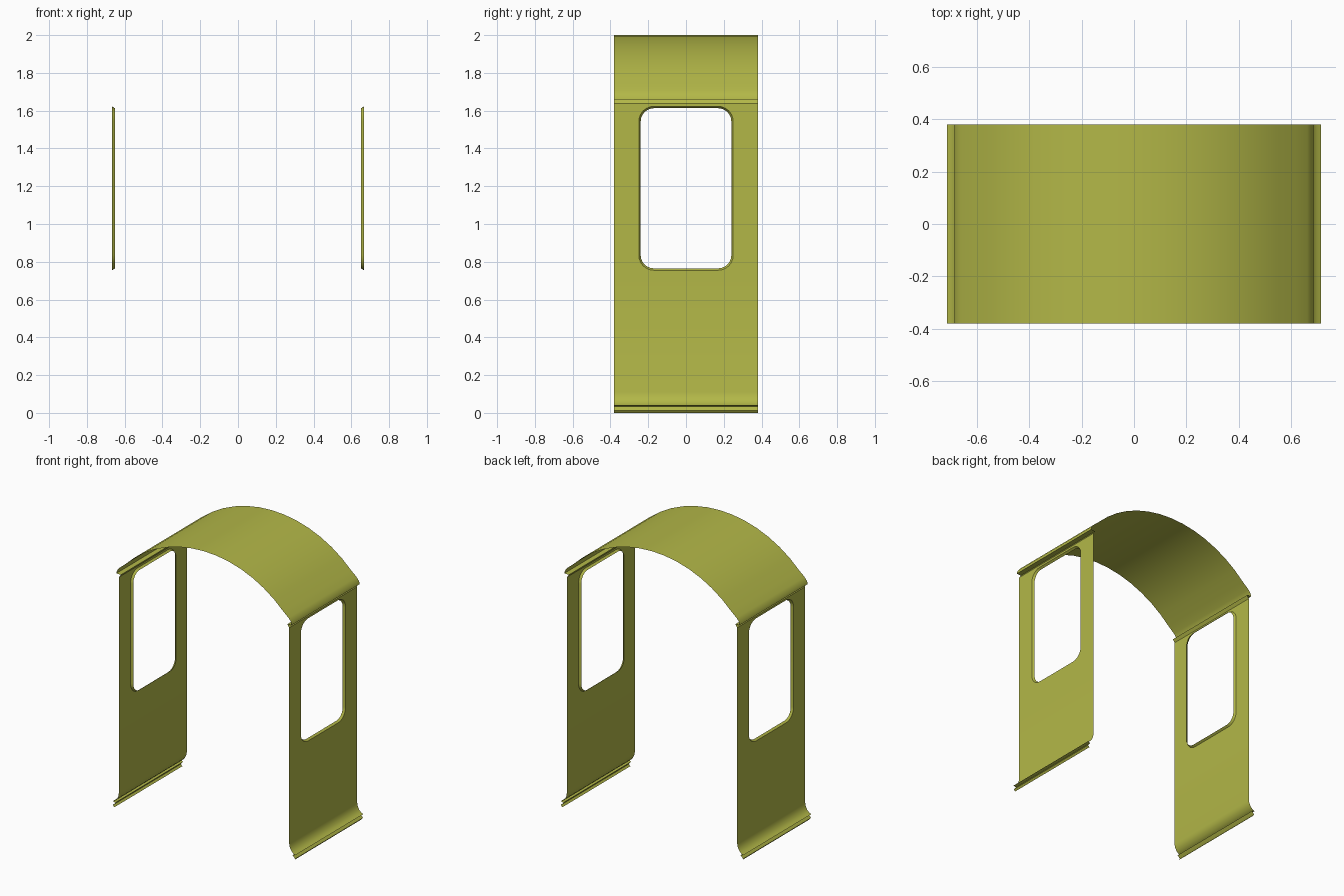
import bpy, bmesh
from math import sin, cos, pi, radians, asin

if "Cube" in bpy.data.objects:
    bpy.data.objects.remove(bpy.data.objects["Cube"], do_unlink=True)

HALF = 0.38      # half depth of the section
WALL = 0.667     # outer face of the side wall

paint = bpy.data.materials.new("olive yellow paint")
paint.use_nodes = True
COLOUR = (0.45, 0.477, 0.064, 1)
paint.diffuse_color = COLOUR
paint.node_tree.nodes["Principled BSDF"].inputs["Base Color"].default_value = COLOUR


def strip(bm, profile):
    """Sweep an (x, z) profile along the depth as a thin sheet."""
    rows = [[bm.verts.new((x, y, z)) for y in (-HALF, HALF)] for x, z in profile]
    for a, b in zip(rows, rows[1:]):
        bm.faces.new((a[0], a[1], b[1], b[0]))


def rounded_loop(bm, x, half_w, z0, z1, r, steps=6):
    """Rounded rectangle of vertices in the plane of the wall."""
    verts = []
    corners = [(half_w - r, z1 - r), (r - half_w, z1 - r),
               (r - half_w, z0 + r), (half_w - r, z0 + r)]
    for k, (cy, cz) in enumerate(corners):
        for i in range(steps + 1):
            a = (k + i / steps) * pi / 2
            verts.append(bm.verts.new((x, cy + r * cos(a), cz + r * sin(a))))
    return verts


def finish(bm, name):
    """Weld, face outwards, mirror to the other side and shade."""
    bmesh.ops.remove_doubles(bm, verts=bm.verts, dist=0.0005)
    bmesh.ops.recalc_face_normals(bm, faces=bm.faces)
    biggest = max(bm.faces, key=lambda f: f.calc_area())
    if biggest.normal.x + biggest.normal.z < 0:
        bmesh.ops.reverse_faces(bm, faces=bm.faces)
    mesh = bpy.data.meshes.new(name)
    bm.to_mesh(mesh)
    bm.free()
    mesh.materials.append(paint)
    mesh.shade_smooth()
    mesh.set_sharp_from_angle(angle=radians(35))
    ob = bpy.data.objects.new(name, mesh)
    bpy.context.collection.objects.link(ob)
    mirror = ob.modifiers.new("other side", 'MIRROR')
    mirror.use_clip = True
    return ob


# Arched roof, from the crest down to the eave and its tucked-in lip
R = 0.87
end = asin(0.62 / R)
arch = [(R * sin(end * i / 7), 2 - R + R * cos(end * i / 7)) for i in range(8)]
bm = bmesh.new()
strip(bm, arch + [(0.662, 1.705), (0.682, 1.68), (0.686, 1.66), (0.652, 1.658)])
finish(bm, "arched_roof")

# Side walls: top bevel, window panel, lower panel, flared skirt with groove
TOP, SILL = 1.637, 0.70
bm = bmesh.new()
strip(bm, [(0.652, 1.658), (WALL, TOP)])
strip(bm, [(WALL, SILL), (WALL, 0.11), (0.671, 0.087), (0.682, 0.064),
           (0.698, 0.048), (0.715, 0.04), (0.694, 0.035), (0.713, 0.013), (0.702, 0)])

# Panel around the window opening, with a shallow inward rim
outer = rounded_loop(bm, WALL, 0.25, 0.755, 1.623, 0.08)
inner = rounded_loop(bm, 0.652, 0.24, 0.765, 1.613, 0.07)
frame = [bm.verts.new((WALL, y, z)) for y, z in
         ((-HALF, SILL), (HALF, SILL), (HALF, TOP), (-HALF, TOP))]
edges = []
for loop in (outer, frame):
    edges += [bm.edges.new((loop[i - 1], loop[i])) for i in range(len(loop))]
bmesh.ops.triangle_fill(bm, edges=edges, use_beauty=True)
for i in range(len(outer)):
    bm.faces.new((outer[i - 1], outer[i], inner[i], inner[i - 1]))
finish(bm, "side_walls")
